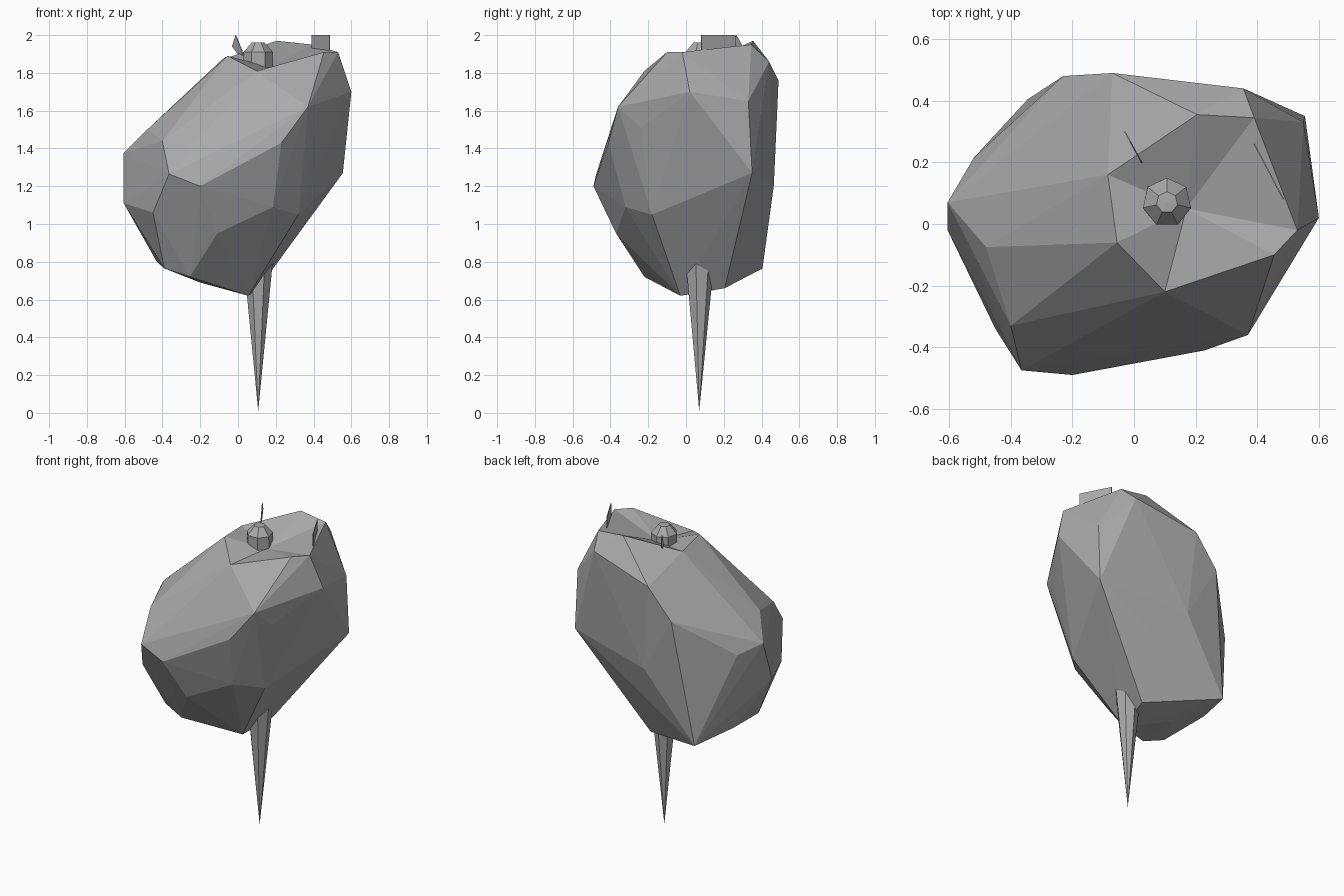
import bpy, bmesh, math
from mathutils import Vector

cube = bpy.data.objects.get("Cube")
if cube:
    bpy.data.objects.remove(cube, do_unlink=True)

stone = bpy.data.materials.new("stone_grey")
stone.use_nodes = True
COLOUR = (0.4, 0.4, 0.4, 1)
stone.diffuse_color = COLOUR
stone.node_tree.nodes["Principled BSDF"].inputs["Base Color"].default_value = COLOUR


def make_object(name, bm):
    bmesh.ops.recalc_face_normals(bm, faces=bm.faces[:])
    mesh = bpy.data.meshes.new(name)
    bm.to_mesh(mesh)
    bm.free()
    mesh.materials.append(stone)
    obj = bpy.data.objects.new(name, mesh)
    bpy.context.collection.objects.link(obj)
    return obj


# Boulder: faceted hull around its corners, with a hollow in the crown
rim = [(-.055, -.06, 1.89), (-.085, .16, 1.87), (.205, .355, 1.97),
       (.39, .345, 1.95), (.53, -.02, 1.91), (.455, -.1, 1.91), (.1, -.22, 1.81)]
front = [(.37, -.36, 1.62), (.23, -.41, 1.43), (.07, -.34, 1.57), (-.2, -.49, 1.2),
         (-.365, -.475, 1.265), (-.4, -.33, 1.44), (-.11, -.37, .95),
         (.185, -.32, 1.09), (.32, -.18, 1.05), (.415, -.24, 1.51)]
left_side = [(.6, .02, 1.7), (.555, .35, 1.27), (.55, .33, 1.65)]
right_side = [(-.48, -.075, 1.5), (-.605, .07, 1.375), (-.605, -.02, 1.11),
              (-.53, -.115, 1.21), (-.45, -.34, 1.06), (-.52, .215, 1.33)]
back = [(-.23, .48, 1.57), (-.07, .49, 1.76), (.355, .44, 1.86),
        (-.024, .465, 1.205), (-.345, .37, 1.05)]
base = [(.055, -.03, .62), (-.255, -.22, .72), (-.39, -.19, .765), (-.43, .13, .8),
        (-.345, .405, .765), (.11, .205, .66), (-.2, .11, .69)]

bm = bmesh.new()
for p in rim + front + left_side + right_side + back + base:
    bm.verts.new(p)
bmesh.ops.convex_hull(bm, input=bm.verts[:])
bmesh.ops.delete(bm, geom=[v for v in bm.verts if not v.link_faces], context="VERTS")
rim_points = [Vector(p) for p in rim]
on_rim = {v for v in bm.verts if any((v.co - p).length < 1e-4 for p in rim_points)}
lid = [f for f in bm.faces if all(v in on_rim for v in f.verts)]
bmesh.ops.delete(bm, geom=lid, context="FACES")
hollow = bm.verts.new((.17, .05, 1.83))
for edge in [e for e in bm.edges if e.is_boundary]:
    bm.faces.new((*edge.verts, hollow))
make_object("boulder", bm)


# Stake through the boulder: pointed below, domed knob above
SIDES = 7
profile = [(0, .01), (.083, .84), (.08, 1.91), (.035, 1.96), (0, 1.962)]
bm = bmesh.new()
rings = []
for radius, z in profile:
    count = SIDES if radius else 1
    rings.append([bm.verts.new((.107 + radius * math.sin(math.tau * i / SIDES),
                                .07 + radius * math.cos(math.tau * i / SIDES), z))
                  for i in range(count)])
for low, high in zip(rings, rings[1:]):
    for i in range(SIDES):
        j = (i + 1) % SIDES
        corners = [low[i % len(low)], low[j % len(low)],
                   high[j % len(high)], high[i % len(high)]]
        bm.faces.new(list(dict.fromkeys(corners)))
make_object("stake", bm)


# Thin upright chips on top
def chip(name, start, end, outline):
    """Upright plate from start to end; outline is (fraction along, height)."""
    a, b = Vector(start), Vector(end)
    bm = bmesh.new()
    bm.faces.new([bm.verts.new((*a.lerp(b, t), z)) for t, z in outline])
    obj = make_object(name, bm)
    thick = obj.modifiers.new("thickness", "SOLIDIFY")
    thick.thickness = .004
    thick.offset = 0


chip("square_chip", (.39, .26), (.485, .08), [(0, 1.88), (1, 1.88), (1, 2), (0, 2)])
chip("leaf_chip", (-.03, .3), (.03, .19),
     [(1, 1.86), (.85, 1.92), (.3, 2), (0, 1.94)])
